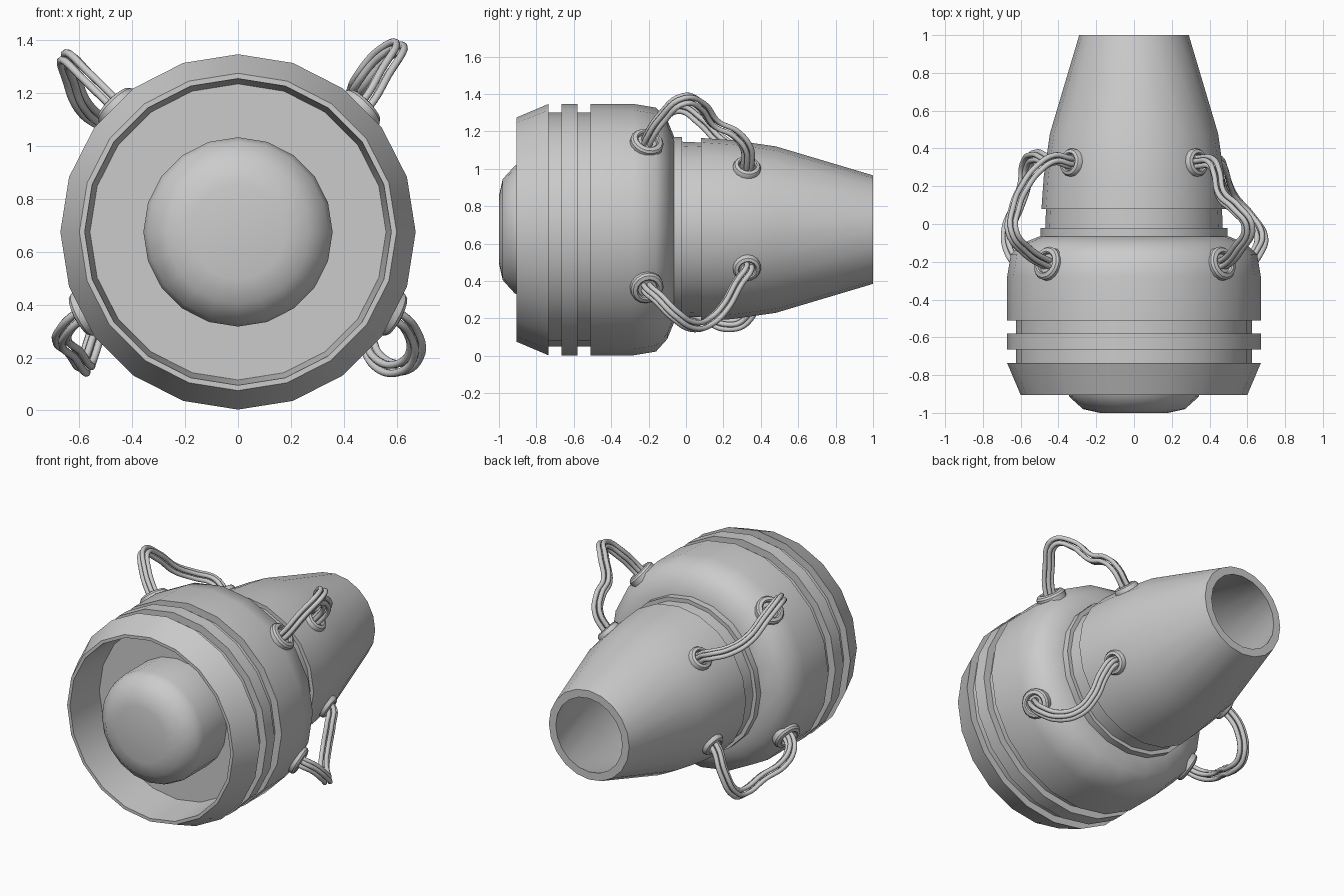
import bpy, bmesh, math
from mathutils import Vector, Matrix

if "Cube" in bpy.data.objects:
    bpy.data.objects.remove(bpy.data.objects["Cube"])

CZ = 0.675                      # height of the engine axis
AXIS = Matrix.Translation((0, 0, CZ))


def smooth(ob, angle):
    bpy.ops.object.select_all(action='DESELECT')
    ob.select_set(True)
    bpy.context.view_layer.objects.active = ob
    bpy.ops.object.shade_smooth_by_angle(angle=math.radians(angle))


def lathe(name, profile, sides=20, matrix=AXIS, angle=40, closed=False):
    """Revolve (radius, y) points around the y axis."""
    bm = bmesh.new()
    rings = []
    for r, y in profile:
        if r == 0:
            rings.append([bm.verts.new((0, y, 0))] * sides)
        else:
            rings.append([bm.verts.new((r * math.cos(2 * math.pi * i / sides), y,
                                        r * math.sin(2 * math.pi * i / sides)))
                          for i in range(sides)])
    pairs = list(zip(rings, rings[1:]))
    if closed:
        pairs.append((rings[-1], rings[0]))
    for a, b in pairs:
        for i in range(sides):
            j = (i + 1) % sides
            bm.faces.new(list(dict.fromkeys((a[i], a[j], b[j], b[i]))))
    bmesh.ops.recalc_face_normals(bm, faces=bm.faces)
    me = bpy.data.meshes.new(name)
    bm.to_mesh(me)
    bm.free()
    ob = bpy.data.objects.new(name, me)
    ob.matrix_world = matrix
    bpy.context.collection.objects.link(ob)
    smooth(ob, angle)
    return ob


# Main shell: recessed intake, lip, two grooves, rounded shoulder
lathe("intake_shell", [
    (0, -0.63), (0.56, -0.63), (0.58, -0.905), (0.60, -0.905), (0.672, -0.735),
    (0.625, -0.735), (0.625, -0.665), (0.672, -0.665), (0.672, -0.58),
    (0.625, -0.58), (0.625, -0.51), (0.672, -0.51), (0.672, -0.28),
    (0.652, -0.16), (0.585, -0.10), (0.50, -0.065), (0, -0.065)])

# Rounded hub in the intake
lathe("intake_hub", [(0, -1.0), (0.18, -1.0), (0.27, -0.98), (0.342, -0.915),
                     (0.358, -0.86), (0.358, -0.62), (0, -0.62)])

# Collar ring and neck between shell and nozzle
lathe("collar", [(0, -0.07), (0.495, -0.07), (0.495, -0.022), (0.47, -0.022),
                 (0.465, 0.10), (0, 0.10)])

# Hollow tapered nozzle
lathe("nozzle", [(0, 0.08), (0.49, 0.08), (0.478, 0.25), (0.445, 0.48), (0.29, 1.0),
                 (0.24, 1.0), (0.39, 0.48), (0.42, 0.14), (0, 0.14)])


def grommet(name, pos, normal, radius):
    rot = Vector((0, 1, 0)).rotation_difference(normal).to_matrix().to_4x4()
    prof = [(1.0, -0.02), (1.0, 0.012), (0.9, 0.024), (0.68, 0.03), (0.6, 0.024),
            (0.58, 0.005), (0, 0.005)]
    lathe(name, [(r * radius, h) for r, h in prof], 16, Matrix.Translation(pos) @ rot, 35)


def hose_bundle(name, points, strands=4, spread=0.023, radius=0.0145):
    """Several parallel tubes following one path."""
    pts = [Vector(p) for p in points]
    tang = [(pts[min(i + 1, len(pts) - 1)] - pts[max(i - 1, 0)]).normalized()
            for i in range(len(pts))]
    side = Vector((0, 1, 0))
    frames = []
    for t in tang:
        side = (side - t * side.dot(t)).normalized()
        frames.append((side.copy(), t.cross(side)))
    cu = bpy.data.curves.new(name, 'CURVE')
    cu.dimensions = '3D'
    cu.bevel_depth = radius
    cu.bevel_resolution = 2
    cu.resolution_u = 6
    cu.use_fill_caps = True
    for s in range(strands):
        a = 2 * math.pi * (s + 0.5) / strands
        sp = cu.splines.new('BEZIER')
        sp.bezier_points.add(len(pts) - 1)
        for bp, p, (u, v) in zip(sp.bezier_points, pts, frames):
            bp.co = p + (u * math.cos(a) + v * math.sin(a)) * spread
            bp.handle_left_type = bp.handle_right_type = 'AUTO'
    ob = bpy.data.objects.new(name, cu)
    bpy.context.collection.objects.link(ob)
    bpy.ops.object.select_all(action='DESELECT')
    ob.select_set(True)
    bpy.context.view_layer.objects.active = ob
    bpy.ops.object.convert(target='MESH')
    smooth(bpy.context.object, 50)


# Hose clusters: name, shell angle, nozzle angle, free path between the grommets
HOSES = [
    ("upper_right", 45, 45, [(.55, -.13, 1.27), (.605, -.01, 1.37), (.54, .08, 1.34),
                             (.46, .16, 1.24), (.44, .26, 1.19), (.41, .325, 1.11)]),
    ("upper_left", 134, 135, [(-.57, -.14, 1.26), (-.645, -.04, 1.33), (-.63, .08, 1.26),
                              (-.585, .19, 1.15), (-.51, .29, 1.09), (-.42, .345, 1.06)]),
    ("lower_right", -28, -26, [(.65, -.15, .31), (.672, -.06, .22), (.61, .04, .16),
                               (.53, .13, .185), (.49, .21, .265), (.47, .28, .39)]),
    ("lower_left", 208, 206, [(-.65, -.15, .31), (-.665, -.03, .26), (-.62, .09, .22),
                              (-.58, .21, .165), (-.57, .31, .19), (-.52, .36, .33)]),
]
for name, a1, a2, path in HOSES:
    ends = []
    for part, ang, r, y, tilt, size in (("shell", a1, 0.655, -0.21, 0.25, 0.09),
                                        ("nozzle", a2, 0.463, 0.325, 0.13, 0.075)):
        radial = Vector((math.cos(math.radians(ang)), 0, math.sin(math.radians(ang))))
        pos = radial * r + Vector((0, y, CZ))
        n = (radial + Vector((0, tilt, 0))).normalized()
        grommet(f"{part}_grommet_{name}", pos, n, size)
        ends.append([pos - n * 0.03, pos + n * 0.03])
    hose_bundle(f"hoses_{name}", ends[0] + path + ends[1][::-1])
